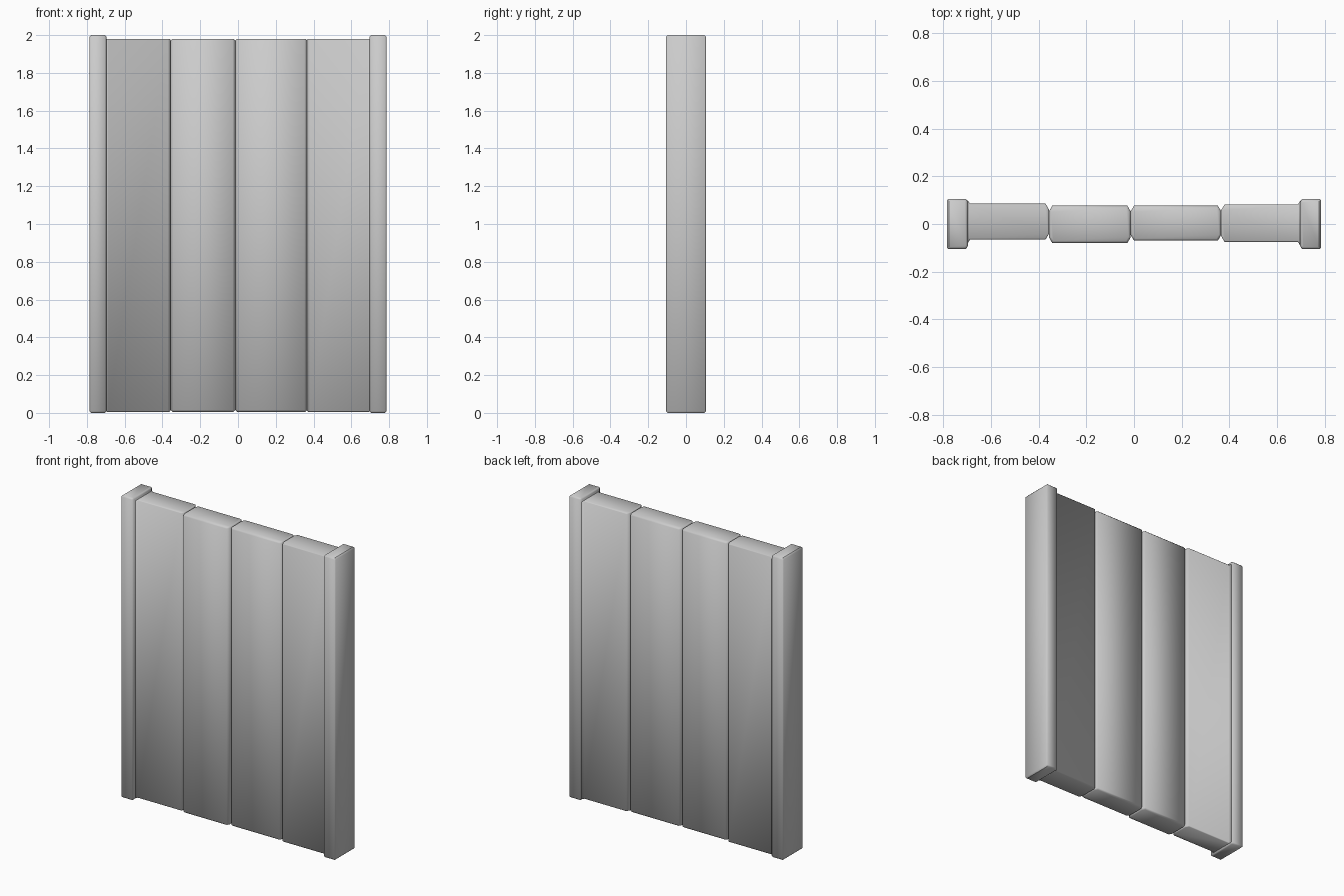
import bpy
import bmesh

default_cube = bpy.data.objects.get("Cube")
if default_cube:
    bpy.data.objects.remove(default_cube, do_unlink=True)

grey = bpy.data.materials.new("plain grey")
grey.use_nodes = True
colour = (0.6, 0.6, 0.6, 1)
grey.diffuse_color = colour
grey.node_tree.nodes["Principled BSDF"].inputs["Base Color"].default_value = colour


def prism(name, outline, bottom, top, chamfer):
    """Upright prism from an outline, with chamfered rims and smooth shading."""
    bm = bmesh.new()
    base = bm.faces.new([bm.verts.new((x, y, bottom)) for x, y in outline])
    raised = bmesh.ops.extrude_face_region(bm, geom=[base])["geom"]
    verts = [g for g in raised if isinstance(g, bmesh.types.BMVert)]
    bmesh.ops.translate(bm, verts=verts, vec=(0, 0, top - bottom))
    bmesh.ops.recalc_face_normals(bm, faces=bm.faces)
    rims = [e for e in bm.edges if abs(e.verts[0].co.z - e.verts[1].co.z) < 0.001]
    bmesh.ops.bevel(bm, geom=rims, offset=chamfer, segments=1,
                    affect='EDGES', clamp_overlap=True)
    bmesh.ops.recalc_face_normals(bm, faces=bm.faces)
    for face in bm.faces:
        face.smooth = True
    mesh = bpy.data.meshes.new(name)
    bm.to_mesh(mesh)
    bm.free()
    mesh.materials.append(grey)
    obj = bpy.data.objects.new(name, mesh)
    bpy.context.collection.objects.link(obj)


def side_points(x, inward, y, joins_post):
    """Plank end: flared into a post, or chamfered for a V groove."""
    if joins_post:
        return (x, y), (x - inward * 0.01, y + (0.016 if y > 0 else -0.016))
    return (x + inward * 0.014, y), (x, y - (0.024 if y > 0 else -0.024))


# Vertical planks: left edge, right edge, front and back
planks = [
    ("outer_plank_right", -0.688, -0.357, -0.065, 0.085),
    ("inner_plank_right", -0.357, -0.014, -0.080, 0.077),
    ("inner_plank_left", -0.014, 0.366, -0.070, 0.077),
    ("outer_plank_left", 0.366, 0.688, -0.075, 0.082),
]
for i, (name, x0, x1, front, back) in enumerate(planks):
    first, last = i == 0, i == len(planks) - 1
    a, b = side_points(x0, 1, front, first)
    c, d = side_points(x1, -1, front, last)
    e, f = side_points(x1, -1, back, last)
    g, h = side_points(x0, 1, back, first)
    prism(name, [b, a, c, d, f, e, g, h], 0.006, 1.98, 0.009)

# End posts, mirrored
half = [(0.78, 0.105), (0.705, 0.105), (0.697, 0.092)]
for name, side in (("post_left", 1), ("post_right", -1)):
    outline = [(0.785, 0.1)] + half
    outline += [(x, -y) for x, y in reversed(outline)]
    prism(name, [(side * x, y) for x, y in outline], 0, 2, 0.012)
